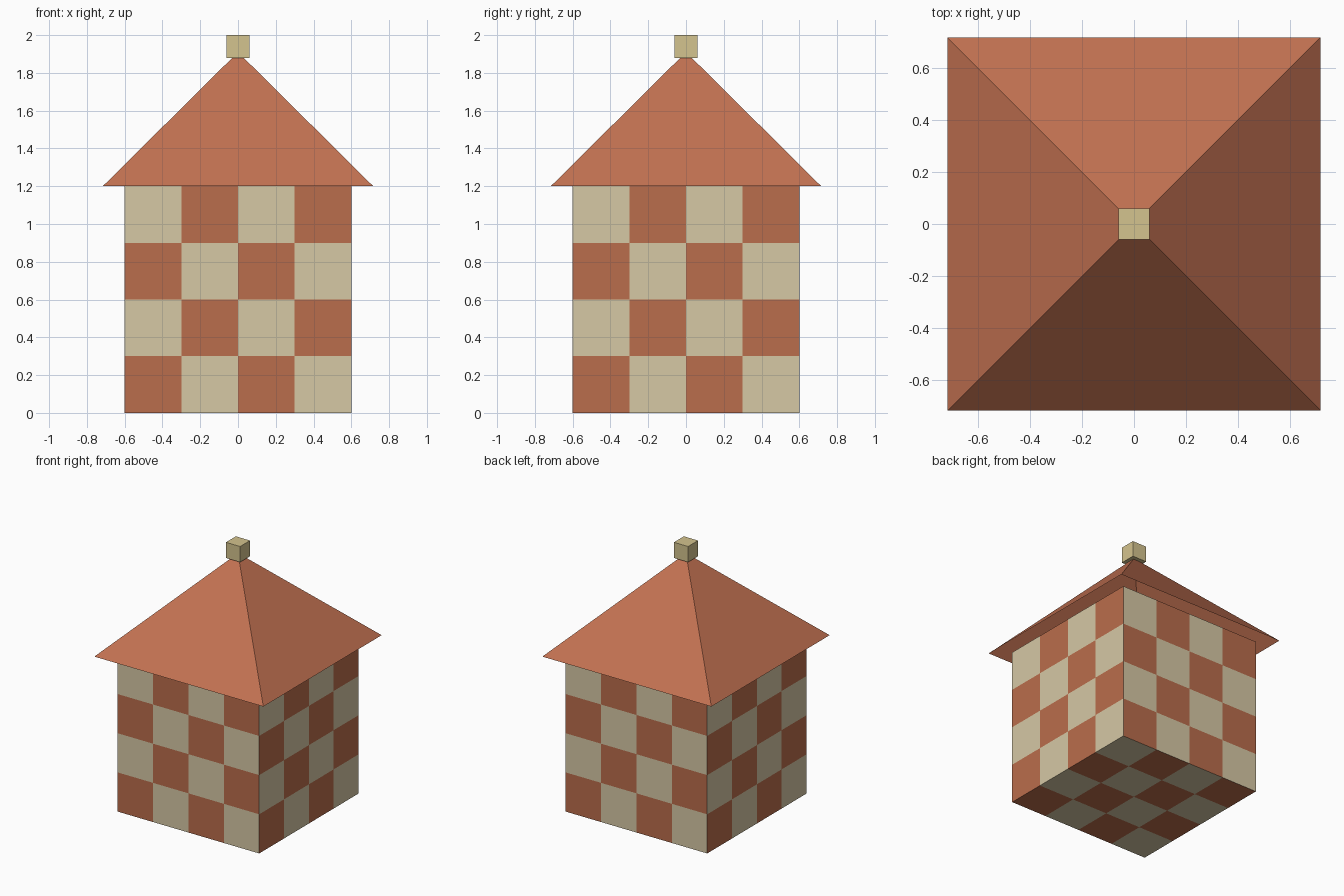
import bpy, bmesh, math
from mathutils import Matrix

cube = bpy.data.objects.get("Cube")
if cube:
    bpy.data.objects.remove(cube, do_unlink=True)

WALL = 1.2            # wall block edge length
CELL = WALL / 4       # chequer square
EAVE = 0.716          # half width of the roof
APEX = 1.91
KNOB = 0.12


def material(name, rgb):
    """Flat material from 0-255 display colour, stored linear."""
    lin = [((c / 255 + 0.055) / 1.055) ** 2.4 for c in rgb] + [1.0]
    mat = bpy.data.materials.new(name)
    mat.use_nodes = True
    mat.diffuse_color = lin
    mat.node_tree.nodes["Principled BSDF"].inputs["Base Color"].default_value = lin
    return mat


def finish(name, bm, *mats):
    mesh = bpy.data.meshes.new(name)
    bm.to_mesh(mesh)
    bm.free()
    for m in mats:
        mesh.materials.append(m)
    obj = bpy.data.objects.new(name, mesh)
    bpy.context.collection.objects.link(obj)
    return obj


brick = material("wall terracotta", (186, 109, 76))
cream = material("wall cream", (214, 200, 165))
tile = material("roof terracotta", (195, 114, 82))
sand = material("finial sand", (212, 195, 142))

# Chequered wall block
bm = bmesh.new()
bmesh.ops.create_cube(bm, size=WALL, matrix=Matrix.Translation((0, 0, WALL / 2)))
bmesh.ops.subdivide_edges(bm, edges=bm.edges[:], cuts=3, use_grid_fill=True)
bm.normal_update()
for f in bm.faces:
    c, n = f.calc_center_median(), f.normal
    if abs(n.z) > 0.5:
        # floor and top squares, cream at the front right-hand start corner
        u, v, shift = c.x, c.y + WALL / 2, 1
    else:
        # squares counted from the left edge as seen from outside each wall
        u, v, shift = c.y * n.x - c.x * n.y, c.z, 0
    col = math.floor((u + WALL / 2) / CELL)
    row = math.floor(v / CELL)
    f.material_index = (col + row + shift) % 2
finish("walls", bm, brick, cream)

# Pyramid roof, open underneath
bm = bmesh.new()
bmesh.ops.create_cone(
    bm, segments=4, cap_ends=False, radius1=EAVE * math.sqrt(2), radius2=0,
    depth=APEX - WALL,
    matrix=Matrix.Translation((0, 0, (APEX + WALL) / 2)) @ Matrix.Rotation(math.pi / 4, 4, "Z"))
bmesh.ops.remove_doubles(bm, verts=bm.verts[:], dist=0.0001)
finish("roof", bm, tile)

# Square finial on the peak
bm = bmesh.new()
bmesh.ops.create_cube(bm, size=KNOB, matrix=Matrix.Translation((0, 0, 2 - KNOB / 2)))
finish("finial", bm, sand)
